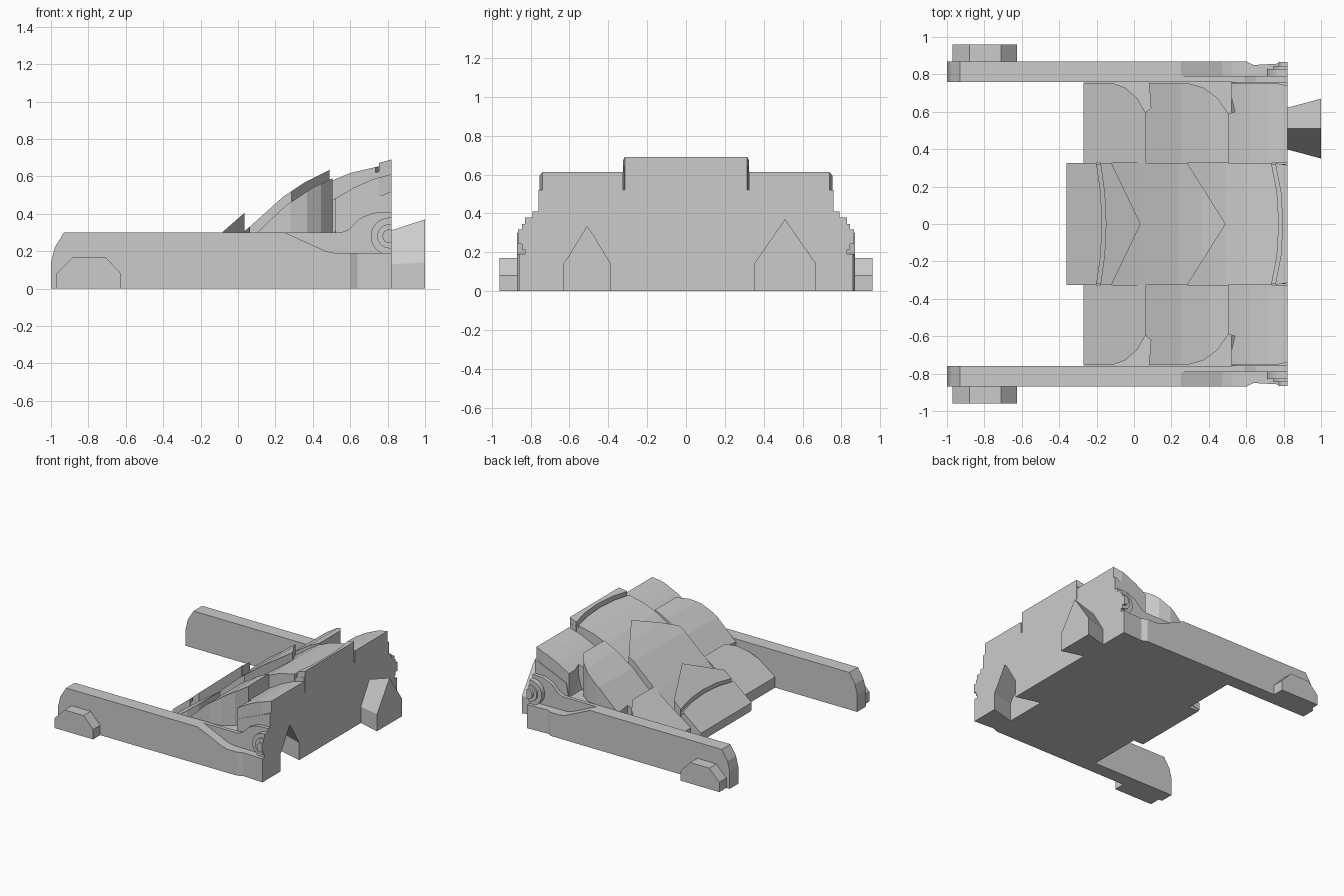
import bpy, bmesh, math

if "Cube" in bpy.data.objects:
    bpy.data.objects.remove(bpy.data.objects["Cube"])


def finish(bm, name):
    bmesh.ops.recalc_face_normals(bm, faces=bm.faces[:])
    me = bpy.data.meshes.new(name)
    bm.to_mesh(me)
    bm.free()
    ob = bpy.data.objects.new(name, me)
    bpy.context.collection.objects.link(ob)
    return ob


def interp(prof, x):
    if x <= prof[0][0]:
        return prof[0][1]
    for (x0, z0), (x1, z1) in zip(prof, prof[1:]):
        if x <= x1:
            return z0 + (z1 - z0) * (x - x0) / (x1 - x0)
    return prof[-1][1]


def block(name, plan, prof, bottom):
    """Plan outline (x, y) whose top follows the height profile (x, z)."""
    bm = bmesh.new()
    bm.faces.new([bm.verts.new((x, y, 0)) for x, y in plan])
    for x, _ in prof:
        bmesh.ops.bisect_plane(bm, geom=bm.verts[:] + bm.edges[:] + bm.faces[:],
                               dist=1e-5, plane_co=(x, 0, 0), plane_no=(1, 0, 0))
    low = bm.verts[:]
    ret = bmesh.ops.extrude_face_region(bm, geom=bm.faces[:], use_keep_orig=True)
    for v in ret['geom']:
        if isinstance(v, bmesh.types.BMVert):
            v.co.z = interp(prof, v.co.x)
    for v in low:
        v.co.z = bottom(v.co.x)
    return finish(bm, name)


def loft(name, a, b):
    """Solid between two matching outlines of 3D points."""
    bm = bmesh.new()
    va = [bm.verts.new(p) for p in a]
    vb = [bm.verts.new(p) for p in b]
    n = len(va)
    bm.faces.new(va)
    bm.faces.new(vb[::-1])
    for i in range(n):
        j = (i + 1) % n
        bm.faces.new((va[i], vb[i], vb[j], va[j]))
    return finish(bm, name)


def prism(name, pts, y0, y1):
    return loft(name, [(x, y0, z) for x, z in pts], [(x, y1, z) for x, z in pts])


def pentagon(x, y, hw, shoulder, top):
    return [(x, y - hw, 0), (x, y + hw, 0), (x, y + hw, shoulder),
            (x, y, top), (x, y - hw, shoulder)]


def sym(half):
    """Complete a y-symmetric path given from the outside to y = 0."""
    return half + [(x, -y) for x, y in reversed(half) if y > 0]


def band(start, end):
    return sym(start) + sym(end)[::-1]


def shift(path, d):
    return [(x + d, y) for x, y in path]


# Base body with the connector socket
LOW = [(-.36, .03), (-.27, .05), (-.1, .12), (.1, .2), (.3, .29),
       (.52, .29), (.54, .4), (.63, .44), (.82, .52)]
base = block("base_body", band([(-.265, .76), (-.265, .32), (-.355, .32), (-.355, 0)],
                               [(.82, .76), (.82, 0)]), LOW, lambda x: 0)
cutter = loft("socket_cutter",
              [(x, y, z if z else -.05) for x, y, z in pentagon(.62, -.51, .175, .15, .385)],
              [(x, y, z if z else -.05) for x, y, z in pentagon(.86, -.51, .11, .138, .32)])
cutter.hide_render = True
mod = base.modifiers.new("socket", 'BOOLEAN')
mod.operation = 'DIFFERENCE'
mod.solver = 'EXACT'
mod.object = cutter
deps = bpy.context.evaluated_depsgraph_get()
cut_mesh = bpy.data.meshes.new_from_object(base.evaluated_get(deps))
base.modifiers.clear()
base.data = cut_mesh
bpy.data.objects.remove(cutter)

# Connector peg
loft("connector_peg", pentagon(.815, .51, .11, .13, .31), pentagon(1, .51, .16, .14, .37))


def sink(x):
    return max(.01, interp(LOW, x) - .03)


# Centre treads: tongue, two chevrons, rear plate
W = .325
arc1 = [(-.2, W), (-.178, .17), (-.17, 0)]
chev1 = [(-.12, W), (.035, 0)]
chev2 = [(.285, W), (.49, 0)]
arc2 = [(.735, W), (.765, .17), (.775, 0)]
block("tongue", band([(-.36, W), (-.36, 0)], arc1), [(-.36, .07), (-.17, .225)], sink)
block("chevron_tread_low", band(shift(arc1, .02), chev1), [(-.2, .2), (.035, .405)], sink)
block("chevron_tread_high", band(chev1, chev2),
      [(-.13, .14), (.04, .31), (.24, .49), (.36, .57), (.49, .635)], sink)
block("centre_tread", band(chev2, arc2),
      [(.28, .43), (.4, .515), (.49, .572), (.6, .618), (.78, .66)], sink)
block("rear_centre_tread", band(shift(arc2, .02), [(.82, W - .01), (.82, 0)]),
      [(.74, .668), (.82, .69)], sink)
# Groove floors
block("groove_floor_low", band([(-.25, .32), (-.25, 0)], [(-.12, .32), (-.12, 0)]),
      [(-.25, .13), (-.12, .235)], sink)
block("groove_floor_high", band([(.7, .32), (.7, 0)], [(.815, .32), (.815, 0)]),
      [(.7, .61), (.82, .645)], sink)

# Side parts on both sides
E = .755
for s, tag in ((1, "back"), (-1, "front")):
    def side(name, plan, prof, bottom=sink):
        block(f"{tag}_{name}", [(x, s * y) for x, y in plan], prof, bottom)

    # Shoulder treads with scooped corners
    side("shoulder_low", [(-.27, W), (-.27, E), (-.12, E), (-.05, .73), (.015, .675),
                          (.065, .59), (.065, W)], [(-.27, .09), (.065, .33)])
    side("shoulder_mid", [(.065, W), (.065, .6), (.09, .62), (.08, E), (.28, E),
                          (.37, .73), (.445, .675), (.505, .59), (.505, W)],
         [(.06, .26), (.25, .44), (.4, .54), (.505, .59)])
    side("shoulder_high", [(.505, W), (.505, .59), (.54, .6), (.52, .68), (.52, E),
                           (.75, E), (.82, .74), (.82, W)],
         [(.5, .47), (.62, .54), (.72, .585), (.82, .612)])

    # Rail: inner plate with fender, outer plate with ramp, end panel
    tip = [(-1, 0), (-1, .14), (-.98, .22), (-.93, .3)]
    prism(f"{tag}_rail_inner", tip + [(.55, .3), (.59, .315), (.65, .375), (.72, .405),
                                      (.82, .41), (.82, 0)], s * .76, s * .79)
    prism(f"{tag}_rail_outer", tip + [(.25, .3), (.47, .2), (.52, .19), (.6, .19), (.6, 0)],
          s * .79, s * .87)
    side("rail_end_panel", [(.6, .79), (.6, .87), (.64, .85), (.82, .86), (.82, .79)],
         [(.6, .19), (.82, .19)], lambda x: 0)

    # Side lug
    prism(f"{tag}_lug", [(-.97, 0), (-.97, .08), (-.88, .17), (-.71, .17), (-.625, .08),
                         (-.625, 0)], s * .87, s * .96)

    # Stepped axle hub, cut flat at the rear
    for i, (r, y) in enumerate(((.1, .83), (.065, .845), (.037, .865))):
        pts = [(.82, .28 - r)]
        pts += [(.81 - r * math.sin(a), .28 - r * math.cos(a))
                for a in (math.pi * k / 12 for k in range(13))]
        pts += [(.82, .28 + r)]
        prism(f"{tag}_hub_{i + 1}", pts, s * .78, s * y)
